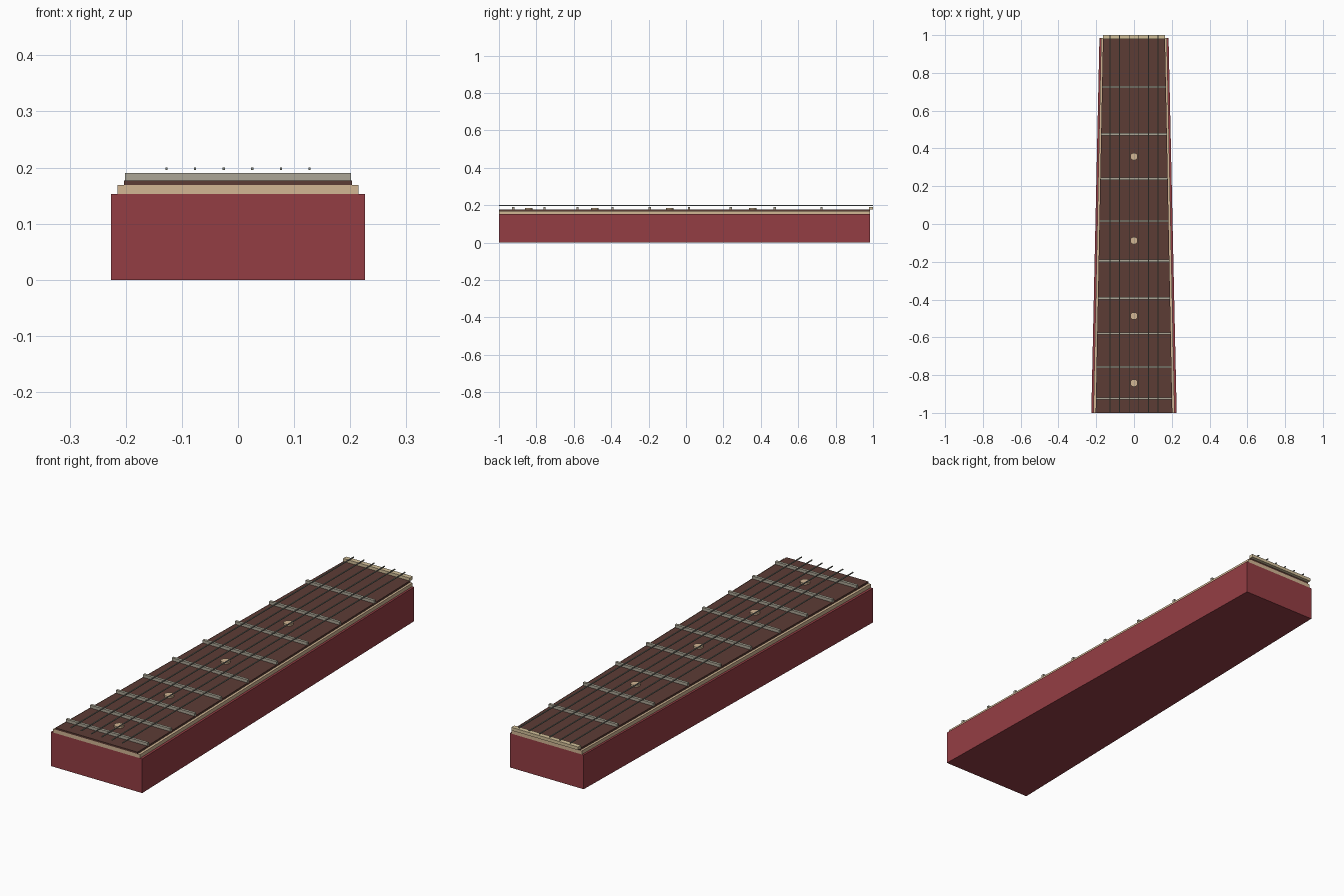
import bpy, bmesh, math

if "Cube" in bpy.data.objects:
    bpy.data.objects.remove(bpy.data.objects["Cube"])

Y0, Y1 = -1.0, 0.985          # body end and nut end of the neck


def material(name, r, g, b):
    lin = [((c / 255 + 0.055) / 1.055) ** 2.4 for c in (r, g, b)]
    m = bpy.data.materials.new(name)
    m.diffuse_color = (*lin, 1)
    m.use_nodes = True
    m.node_tree.nodes["Principled BSDF"].inputs["Base Color"].default_value = m.diffuse_color
    return m


RED = material("red_wood", 148, 61, 68)
CREAM = material("cream_binding", 210, 182, 148)
DARK = material("dark_wood", 92, 60, 53)
METAL = material("fret_metal", 172, 166, 150)
STEEL = material("string_steel", 140, 143, 132)
BONE = material("bone", 212, 193, 155)


def finish(bm, name, mat):
    bmesh.ops.recalc_face_normals(bm, faces=bm.faces)
    me = bpy.data.meshes.new(name)
    bm.to_mesh(me)
    bm.free()
    me.materials.append(mat)
    ob = bpy.data.objects.new(name, me)
    bpy.context.collection.objects.link(ob)
    return ob


def slab(name, mat, w0, w1, y0, y1, z0, z1, x=0.0):
    """Box with half width w0 at y0 tapering to w1 at y1."""
    bm = bmesh.new()
    bmesh.ops.create_cube(bm, size=1)
    for v in bm.verts:
        far = v.co.y > 0
        side = 1 if v.co.x > 0 else -1
        v.co = (x + side * (w1 if far else w0), y1 if far else y0,
                z1 if v.co.z > 0 else z0)
    return finish(bm, name, mat)


def board_half(y):
    return 0.203 + (0.164 - 0.203) * (y - Y0) / (Y1 - Y0)


# Tapered neck, binding layer and fingerboard
slab("neck", RED, 0.226, 0.183, Y0, Y1, 0.0, 0.153)
slab("binding", CREAM, 0.215, 0.174, Y0, Y1, 0.153, 0.169)
slab("fingerboard", DARK, 0.203, 0.164, Y0, Y1, 0.169, 0.177)

# Nut
slab("nut", BONE, 0.165, 0.165, 0.979, 1.0, 0.176, 0.190)

# Frets at equal-tempered spacing
frets = [0.99 - 4.72 * (1 - 2 ** (-n / 12)) for n in range(10)]
for n, y in enumerate(frets[1:], 1):
    w = board_half(y)
    slab(f"fret_{n}", METAL, w, w, y - 0.006, y + 0.006, 0.176, 0.190)

# Inlay dots midway between frets
for n, y in enumerate((0.357, -0.088, -0.487, -0.842), 1):
    bm = bmesh.new()
    bmesh.ops.create_cone(bm, cap_ends=True, segments=12, radius1=0.02,
                          radius2=0.02, depth=0.009)
    bmesh.ops.translate(bm, verts=bm.verts, vec=(0, y, 0.1805))
    finish(bm, f"inlay_dot_{n}", CREAM)

# Six parallel strings
for i in range(6):
    slab(f"string_{i + 1}", STEEL, 0.002, 0.002, -1.0, 1.0, 0.196, 0.200,
         x=(i - 2.5) * 0.051)
